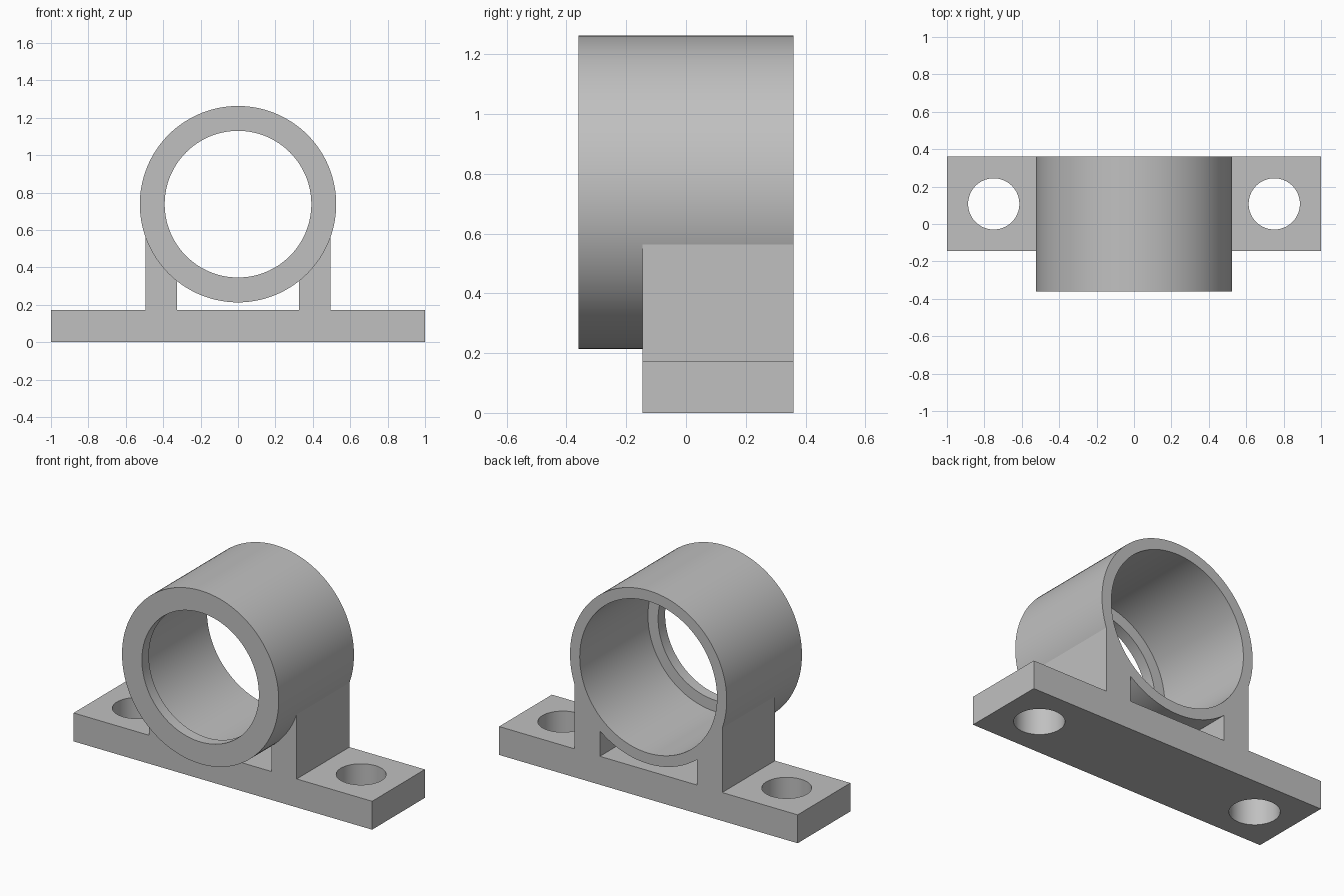
import bpy
import bmesh
import math

cube = bpy.data.objects.get("Cube")
if cube:
    bpy.data.objects.remove(cube, do_unlink=True)

# Main dimensions
BACK, FOOT_FRONT, RING_FRONT = 0.36, -0.145, -0.36
BASE_TOP = 0.172
AXIS_Z, R_OUT, R_BORE, R_LIP, LIP_DEPTH = 0.738, 0.525, 0.46, 0.392, 0.067
LEG_IN, LEG_OUT = 0.325, 0.495
HOLE_X, HOLE_R = 0.75, 0.137
MID_Y = (BACK + FOOT_FRONT) / 2
SEGMENTS = 128

grey = bpy.data.materials.new("plain grey")
grey.use_nodes = True
colour = (0.53, 0.53, 0.53, 1)
grey.diffuse_color = colour
grey.node_tree.nodes["Principled BSDF"].inputs["Base Color"].default_value = colour


def make_object(name, bm):
    bmesh.ops.recalc_face_normals(bm, faces=bm.faces)
    mesh = bpy.data.meshes.new(name)
    bm.to_mesh(mesh)
    bm.free()
    mesh.materials.append(grey)
    obj = bpy.data.objects.new(name, mesh)
    bpy.context.collection.objects.link(obj)
    return obj


def smooth(obj):
    bpy.ops.object.select_all(action='DESELECT')
    obj.select_set(True)
    bpy.context.view_layer.objects.active = obj
    bpy.ops.object.shade_smooth_by_angle(angle=math.radians(30))


# Base plate with two bolt holes
bm = bmesh.new()
bmesh.ops.create_cube(bm, size=1)
bmesh.ops.scale(bm, vec=(2, BACK - FOOT_FRONT, BASE_TOP), verts=bm.verts)
bmesh.ops.translate(bm, vec=(0, MID_Y, BASE_TOP / 2), verts=bm.verts)
base = make_object("base_plate", bm)

bm = bmesh.new()
for side in (-1, 1):
    hole = bmesh.ops.create_cone(bm, cap_ends=True, segments=64,
                                 radius1=HOLE_R, radius2=HOLE_R, depth=1)
    bmesh.ops.translate(bm, vec=(side * HOLE_X, MID_Y, 0), verts=hole["verts"])
cutter = make_object("bolt_hole_cutter", bm)
cutter.hide_render = True
cut = base.modifiers.new("bolt_holes", 'BOOLEAN')
cut.object = cutter
cut.solver = 'EXACT'
bpy.context.view_layer.objects.active = base
bpy.ops.object.modifier_apply(modifier=cut.name)
bpy.data.objects.remove(cutter, do_unlink=True)
smooth(base)

# Bearing ring: wall section with a front lip, turned about the y axis
section = [(R_LIP, RING_FRONT), (R_OUT, RING_FRONT), (R_OUT, BACK),
           (R_BORE, BACK), (R_BORE, RING_FRONT + LIP_DEPTH),
           (R_LIP, RING_FRONT + LIP_DEPTH)]
bm = bmesh.new()
loops = []
for i in range(SEGMENTS):
    a = math.tau * i / SEGMENTS
    loops.append([bm.verts.new((r * math.cos(a), y, AXIS_Z + r * math.sin(a)))
                  for r, y in section])
for i, loop in enumerate(loops):
    following = loops[(i + 1) % SEGMENTS]
    for j in range(len(section)):
        k = (j + 1) % len(section)
        bm.faces.new((loop[j], loop[k], following[k], following[j]))
smooth(make_object("bearing_ring", bm))

# Legs: uprights whose tops follow the ring, embedded just inside its wall
STEPS = 16
for side, name in ((1, "left_leg"), (-1, "right_leg")):
    outline = [(LEG_IN, BASE_TOP), (LEG_OUT, BASE_TOP)]
    for i in range(STEPS + 1):
        x = LEG_OUT + (LEG_IN - LEG_OUT) * i / STEPS
        outline.append((x, AXIS_Z - math.sqrt((R_OUT - 0.004) ** 2 - x * x)))
    bm = bmesh.new()
    face = bm.faces.new([bm.verts.new((side * x, FOOT_FRONT, z)) for x, z in outline])
    grown = bmesh.ops.extrude_face_region(bm, geom=[face])["geom"]
    bmesh.ops.translate(bm, vec=(0, BACK - FOOT_FRONT, 0),
                        verts=[g for g in grown if isinstance(g, bmesh.types.BMVert)])
    make_object(name, bm)
